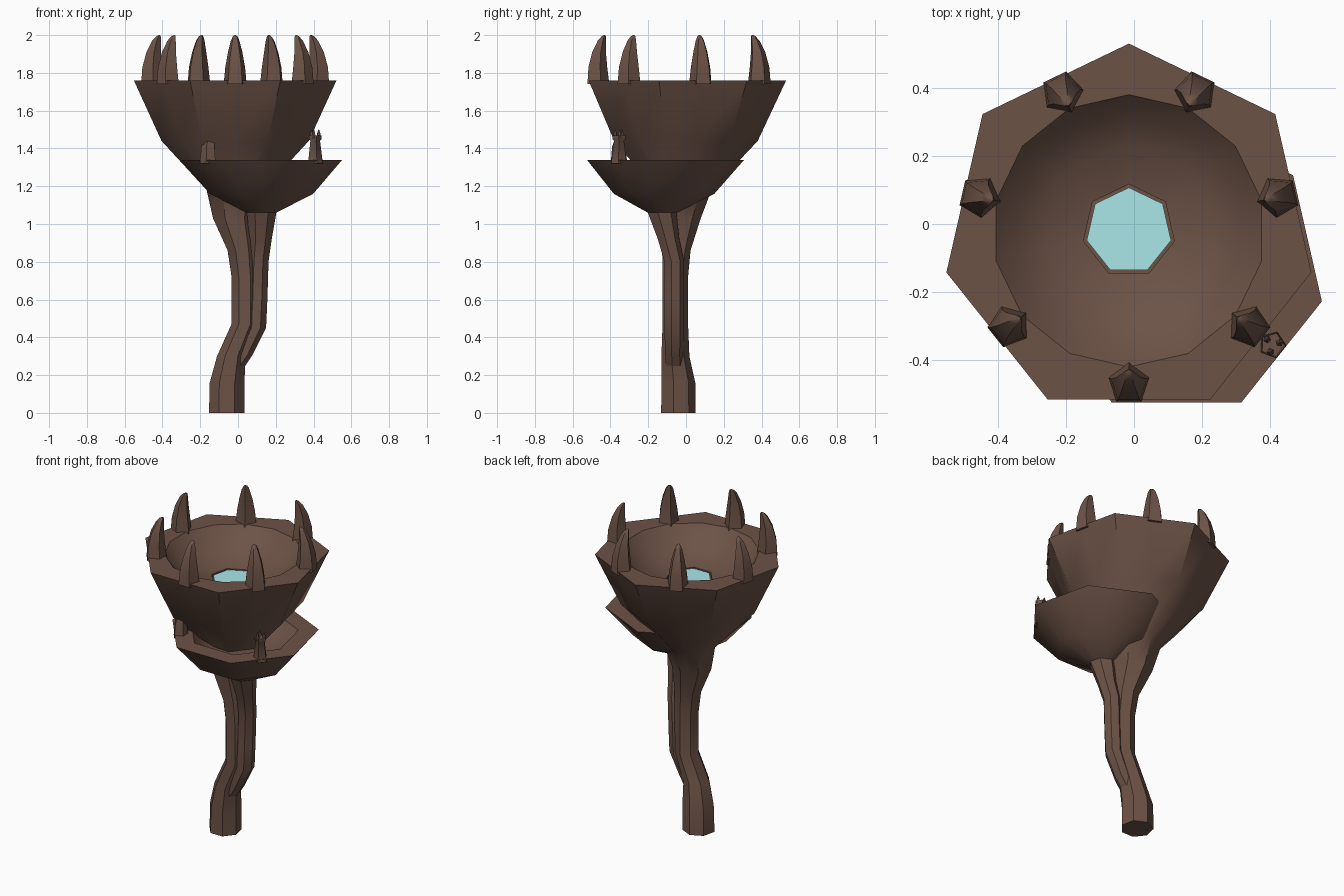
import bpy, bmesh, math

if "Cube" in bpy.data.objects:
    bpy.data.objects.remove(bpy.data.objects["Cube"])

def material(name, col):
    m = bpy.data.materials.new(name)
    m.diffuse_color = (*col, 1)
    m.use_nodes = True
    m.node_tree.nodes["Principled BSDF"].inputs["Base Color"].default_value = m.diffuse_color
    return m

BARK = material("bark", (0.15, 0.085, 0.062))
WATER = material("water", (0.40, 0.80, 0.82))
STEP = 2 * math.pi / 7

def polygon(x, y, z, r, roundness=0):
    """Heptagon with edge midpoints; roundness 1 pushes it to a circle."""
    pts = []
    for i in range(14):
        a = math.pi / 2 + i * STEP / 2
        q = r
        if i % 2:
            q *= math.cos(math.pi / 7) * (1 - roundness) + roundness
        pts.append((x + q * math.cos(a), y + q * math.sin(a), z))
    return pts

def pentagon(x, y, z, r, turn):
    return [(x + r * math.cos(turn + i * math.tau / 5),
             y + r * math.sin(turn + i * math.tau / 5), z) for i in range(5)]

def loft(name, rings, mat, angle=40):
    """Skin a stack of equal-length rings and cap both ends."""
    bm = bmesh.new()
    vs = [[bm.verts.new(p) for p in ring] for ring in rings]
    n = len(vs[0])
    for a, b in zip(vs, vs[1:]):
        for i in range(n):
            j = (i + 1) % n
            bm.faces.new((a[i], a[j], b[j], b[i]))
    bm.faces.new(vs[0][::-1])
    bm.faces.new(vs[-1])
    bmesh.ops.recalc_face_normals(bm, faces=bm.faces)
    me = bpy.data.meshes.new(name)
    bm.to_mesh(me)
    bm.free()
    me.materials.append(mat)
    ob = bpy.data.objects.new(name, me)
    bpy.context.collection.objects.link(ob)
    bpy.ops.object.select_all(action='DESELECT')
    ob.select_set(True)
    bpy.context.view_layer.objects.active = ob
    bpy.ops.object.shade_smooth_by_angle(angle=math.radians(angle))
    return ob

# main stem flowing into the large bowl
CX, CY = -0.015, -0.02
main = [(-.06, -.045, 0, .096), (-.058, -.045, .16, .094), (-.035, -.06, .30, .078),
        (.035, -.06, .47, .071), (.035, -.06, .72, .071), (.022, -.055, .86, .079),
        (-.017, -.04, 1.03, .118), (CX, CY, 1.18, .155), (CX, CY, 1.44, .40),
        (CX, CY, 1.76, .55), (CX, CY, 1.76, .40, 1), (CX, CY, 1.69, .34, .9),
        (CX, CY, 1.63, .25, .6), (CX, CY, 1.60, .137), (CX, CY, 1.58, .137)]
loft("main_stem_and_bowl", [polygon(*r) for r in main], BARK)

# pool in the large bowl
loft("pool", [polygon(CX, CY, 1.57, .127), polygon(CX, CY, 1.597, .127)], WATER)

# side stem flowing into the small bowl
BX, BY = 0.125, -0.13
side = [(-.03, -.06, .22, .05), (.03, -.065, .31, .05), (.095, -.065, .45, .055),
        (.102, -.065, .60, .055), (.108, -.065, .80, .055), (.12, -.095, .92, .06),
        (BX, BY, 1.06, .08), (BX, BY, 1.16, .28), (BX, BY, 1.34, .438),
        (BX, BY, 1.34, .32), (BX, BY, 1.28, .27), (BX, BY, 1.23, .18), (BX, BY, 1.22, .1)]
loft("side_stem_and_bowl", [polygon(*r) for r in side], BARK)

def thorn(name, cx, cy, radius, angle, rows):
    """Five-sided spike; rows give inward lean, height and thickness."""
    c, s = math.cos(angle), math.sin(angle)
    rings = [pentagon(cx + (radius - lean) * c, cy + (radius - lean) * s, z, r,
                      angle + math.pi) for lean, z, r in rows]
    return loft(name, rings, BARK, 50)

# curved thorns around the large rim
for k in range(7):
    thorn(f"rim_thorn_{k + 1}", CX, CY, .45, -math.pi / 2 + k * STEP,
          [(0, 1.74, .064), (-.002, 1.83, .055), (.006, 1.91, .040),
           (.022, 1.97, .024), (.033, 1.993, .013), (.038, 2.0, .004)])

# broken thorns on the small rim
thorn("broken_thorn_left", BX, BY, .36, -math.pi / 2 - STEP,
      [(0, 1.32, .046), (0, 1.41, .038), (.012, 1.465, .026), (.02, 1.48, .014)])
a = -math.pi / 2 + STEP
thorn("broken_thorn_right", BX, BY, .36, a,
      [(0, 1.32, .043), (0, 1.44, .028), (0, 1.45, .036), (0, 1.468, .036)])
tx, ty = BX + .36 * math.cos(a), BY + .36 * math.sin(a)
for k in range(3):
    b = math.radians(135 + 120 * k)
    x, y = tx + .022 * math.cos(b), ty + .022 * math.sin(b)
    loft(f"splinter_{k + 1}", [pentagon(x, y, 1.455, .013, b),
                               pentagon(x, y, 1.48, .009, b),
                               pentagon(x, y, 1.50, .002, b)], BARK)
